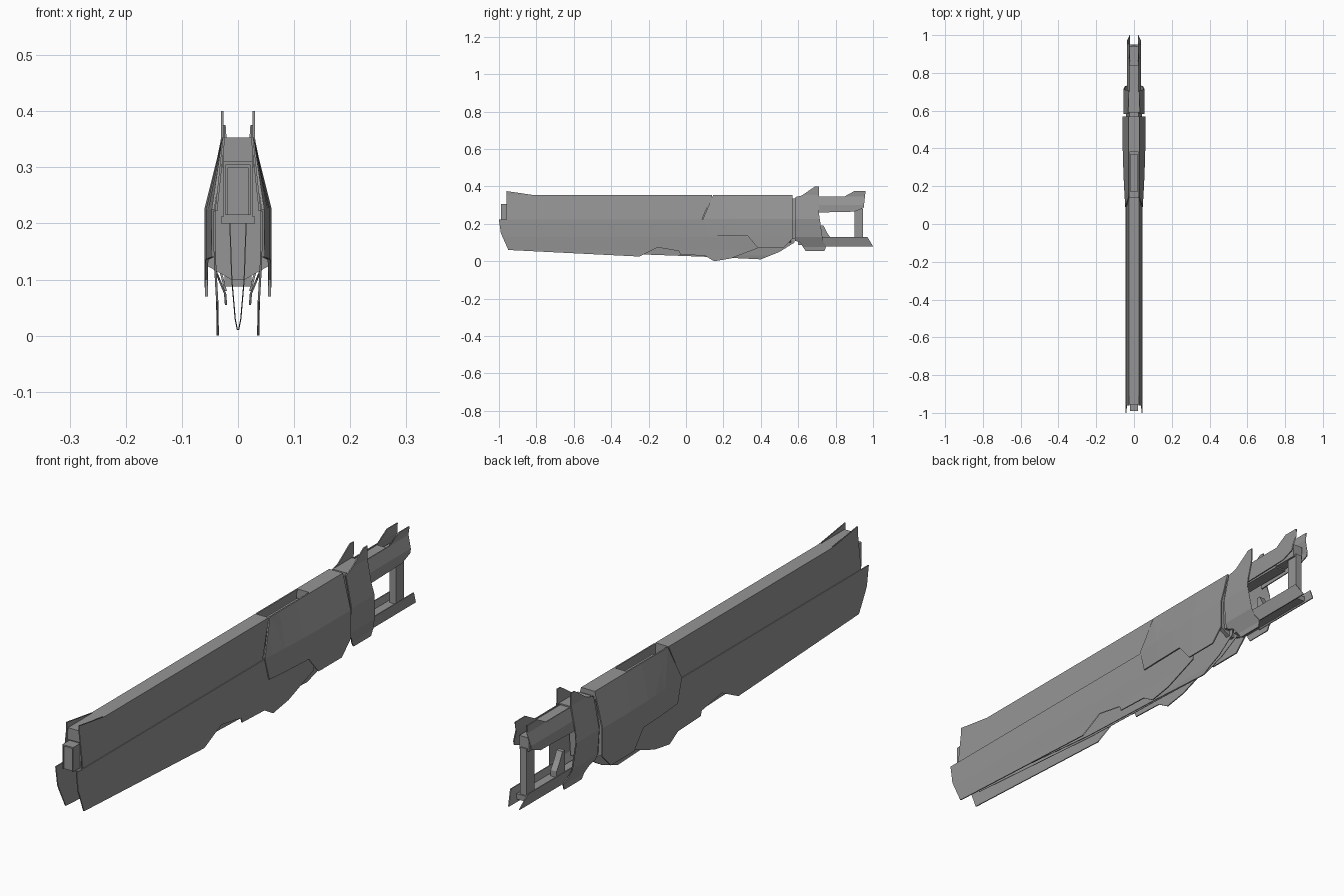
import bpy, bmesh
from mathutils import Vector

grey = bpy.data.materials.new("gunmetal grey")
grey.diffuse_color = (0.3, 0.3, 0.3, 1)


def finish(bm, name):
    bmesh.ops.recalc_face_normals(bm, faces=bm.faces)
    me = bpy.data.meshes.new(name)
    bm.to_mesh(me)
    bm.free()
    me.materials.append(grey)
    ob = bpy.data.objects.new(name, me)
    bpy.context.collection.objects.link(ob)
    return ob


def interp(v, table):
    """Piecewise linear lookup, table sorted by rising key."""
    if v <= table[0][0]:
        return table[0][1]
    for (a, p), (b, q) in zip(table, table[1:]):
        if v <= b:
            return p + (q - p) * (v - a) / (b - a)
    return table[-1][1]


def plates(name, outline, section, t=0.004, flare=None):
    """Mirrored pair of bent side plates: y,z outline, half width by height."""
    bm = bmesh.new()
    bm.faces.new([bm.verts.new((0, y, z)) for y, z in outline])
    bmesh.ops.triangulate(bm, faces=bm.faces[:])
    cuts = [((0, 0, z), (0, 0, 1)) for z, _ in section]
    if flare:
        cuts += [((0, y, 0), (0, 1, 0)) for y, _ in flare]
    for co, no in cuts:
        bmesh.ops.bisect_plane(bm, geom=bm.verts[:] + bm.edges[:] + bm.faces[:],
                               plane_co=co, plane_no=no, dist=1e-5)
    for v in bm.verts:
        v.co.x = interp(v.co.z, section)
        if flare:   # extra width along the length, fading out towards the top
            v.co.x += interp(v.co.y, flare) * interp(v.co.z, [(0.225, 1), (0.353, 0)])
    ext = bmesh.ops.extrude_face_region(bm, geom=bm.faces[:], use_keep_orig=True)
    for v in ext["geom"]:
        if isinstance(v, bmesh.types.BMVert):
            v.co.x -= t
    ob = finish(bm, name)
    ob.modifiers.new("mirror", 'MIRROR').use_mirror_merge = False
    return ob


def prism(name, points, lo, hi, axis):
    """Closed prism: (y,z) points along x, or (x,z) points along y."""
    bm = bmesh.new()
    def put(p, d):
        return bm.verts.new((d, p[0], p[1]) if axis == 'x' else (p[0], d, p[1]))
    a = [put(p, lo) for p in points]
    b = [put(p, hi) for p in points]
    bm.faces.new(a)
    bm.faces.new(b)
    for i in range(len(a)):
        j = (i + 1) % len(a)
        bm.faces.new((a[i], a[j], b[j], b[i]))
    return finish(bm, name)


def box(name, hw, y0, y1, z0, z1):
    return prism(name, [(-hw, z0), (hw, z0), (hw, z1), (-hw, z1)], y0, y1, 'y')


# Long upper barrel shell with small raised fins at the muzzle
plates("barrel_shell",
       [(-0.96, 0.222), (0.085, 0.222), (0.14, 0.353), (-0.91, 0.353),
        (-0.91, 0.363), (-0.96, 0.375)],
       [(0.222, 0.041), (0.353, 0.027), (0.375, 0.027)])
box("barrel_deck", 0.026, -0.955, 0.14, 0.31, 0.353)
box("barrel_core", 0.026, -0.95, 0.57, 0.21, 0.312)

# Muzzle: block with a recessed face
box("muzzle_block", 0.022, -0.985, -0.95, 0.215, 0.305)
for s in (-1, 1):
    prism("muzzle_rim", [(s * 0.018, 0.215), (s * 0.022, 0.215),
                         (s * 0.022, 0.305), (s * 0.018, 0.305)], -0.99, -0.985, 'y')
box("muzzle_lip", 0.022, -0.99, -0.985, 0.3, 0.305)

# Lower side plates with a notch in the lower edge
plates("lower_plate",
       [(-1, 0.222), (-0.99, 0.15), (-0.95, 0.06), (-0.25, 0.025), (-0.2, 0.12),
        (-0.06, 0.12), (-0.03, 0.035), (0.1, 0.03), (0.15, 0.0), (0.24, 0.015),
        (0.385, 0.07), (0.385, 0.222)],
       [(0, 0.038), (0.06, 0.039), (0.13, 0.043), (0.222, 0.044)])

# Central keel, wedge shaped
plates("keel",
       [(-0.93, 0.215), (-0.9, 0.09), (-0.25, 0.037), (0.15, 0.022), (0.4, 0.01),
        (0.5, 0.05), (0.58, 0.1), (0.58, 0.215)],
       [(0.01, 0.002), (0.03, 0.006), (0.1, 0.012), (0.215, 0.016)], t=0.002)
box("keel_roof", 0.03, -0.95, 0.57, 0.2, 0.212)

# Receiver cover, flaring outwards towards the rear
plates("receiver_cover",
       [(0.145, 0.353), (0.09, 0.225), (0.115, 0.14), (0.23, 0.137), (0.35, 0.135),
        (0.388, 0.1), (0.385, 0.07), (0.52, 0.07), (0.57, 0.12), (0.57, 0.353)],
       [(0.07, 0.046), (0.13, 0.047), (0.225, 0.047), (0.353, 0.028)], t=0.005,
       flare=[(0.1, 0), (0.2, 0.006), (0.3, 0.01), (0.4, 0.013)])
box("receiver_top", 0.028, 0.38, 0.57, 0.3, 0.353)
box("receiver_recess", 0.018, 0.17, 0.37, 0.3, 0.325)
prism("receiver_bulkhead",
      [(-0.026, 0.35), (-0.056, 0.225), (-0.056, 0.125), (-0.012, 0.1),
       (0.012, 0.1), (0.056, 0.125), (0.056, 0.225), (0.026, 0.35)], 0.545, 0.562, 'y')

# Neck and flared rear guard with tall fins
prism("neck", [(-0.024, 0.335), (-0.042, 0.22), (-0.036, 0.12), (0.036, 0.12),
               (0.042, 0.22), (0.024, 0.335)], 0.56, 0.62, 'y')
plates("rear_guard",
       [(0.582, 0.34), (0.62, 0.352), (0.69, 0.4), (0.71, 0.4), (0.71, 0.14),
        (0.75, 0.08), (0.74, 0.055), (0.64, 0.055), (0.61, 0.1), (0.582, 0.11)],
       [(0.05, 0.023), (0.075, 0.025), (0.13, 0.048), (0.225, 0.055),
        (0.353, 0.03), (0.4, 0.03)])
box("guard_top", 0.027, 0.59, 0.7, 0.31, 0.345)

# Upper rear arm with swept tail fins
plates("upper_arm",
       [(0.69, 0.345), (0.86, 0.345), (0.9, 0.375), (0.96, 0.375), (0.935, 0.335),
        (0.95, 0.285), (0.9, 0.265), (0.69, 0.26)],
       [(0.26, 0.038), (0.3, 0.037), (0.345, 0.024), (0.375, 0.026)])
box("upper_arm_core", 0.022, 0.62, 0.84, 0.265, 0.34)
box("upper_arm_end", 0.02, 0.84, 0.94, 0.27, 0.32)

# Lower rear arm, an open channel ending in two prongs
plates("lower_arm", [(0.69, 0.13), (0.97, 0.13), (1.0, 0.08), (0.69, 0.08)],
       [(0.08, 0.024), (0.13, 0.037)])
box("lower_arm_floor", 0.024, 0.6, 0.95, 0.088, 0.108)

# Vertical grip bar and trigger
box("grip_bar", 0.013, 0.9, 0.945, 0.1, 0.28)
prism("trigger", [(0.72, 0.1), (0.72, 0.19), (0.735, 0.19), (0.75, 0.16),
                  (0.77, 0.13), (0.77, 0.1)], -0.012, 0.012, 'x')
